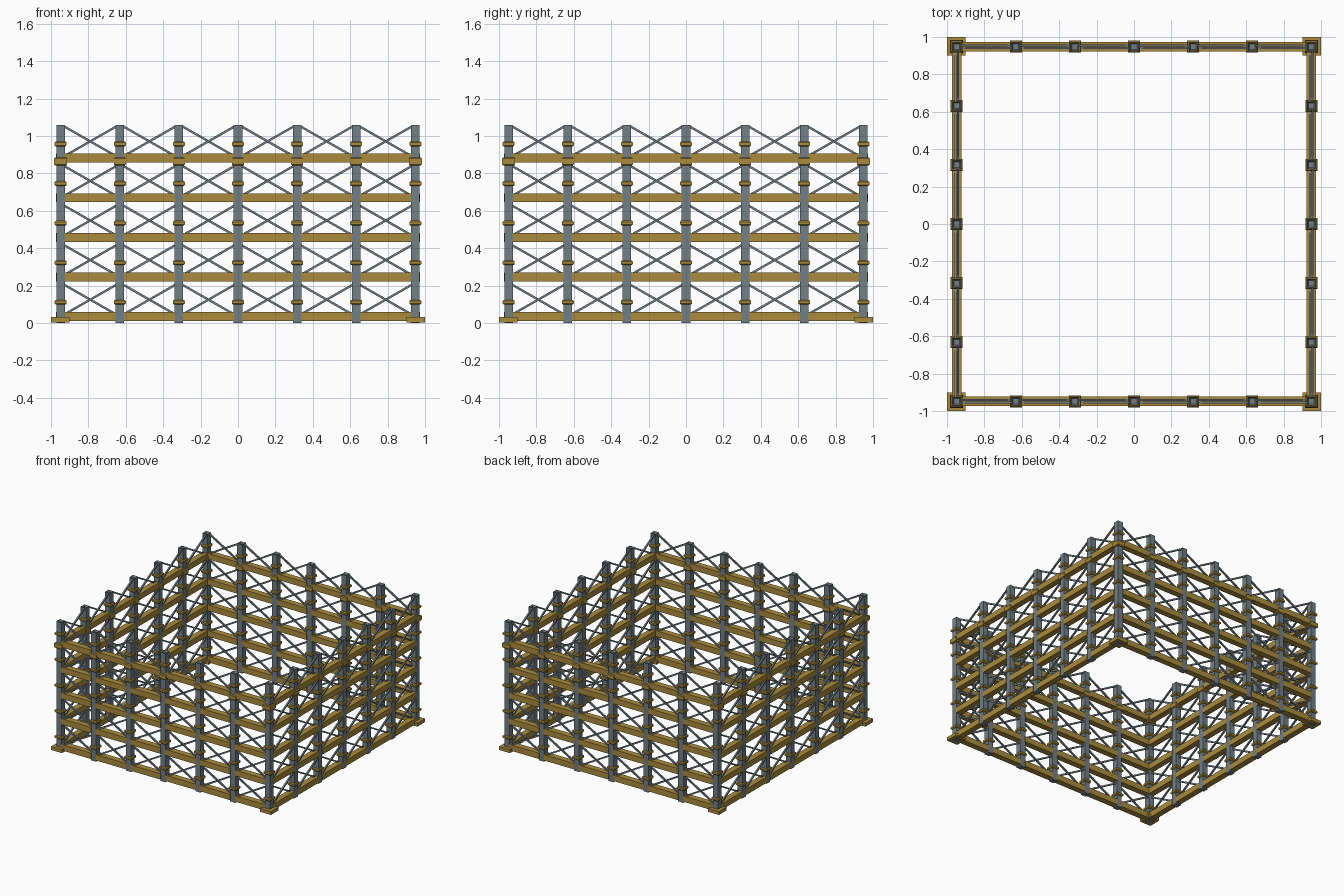
import bpy, bmesh, math
from mathutils import Matrix, Vector

if "Cube" in bpy.data.objects:
    bpy.data.objects.remove(bpy.data.objects["Cube"])

H = 1.058 / 5          # storey height
P = 0.948              # wall centreline
N = 6                  # bays per side
BAY = 2 * P / N
POST = 0.023           # post half width


def material(name, rgb):
    m = bpy.data.materials.new(name)
    m.diffuse_color = (*rgb, 1)
    m.use_nodes = True
    m.node_tree.nodes["Principled BSDF"].inputs["Base Color"].default_value = m.diffuse_color
    return m


BRASS = material("brass", (0.40, 0.26, 0.046))
STEEL = material("slate steel", (0.17, 0.215, 0.235))


def add_box(bm, c, size, rot=None):
    mat = Matrix.Translation(c) @ (rot or Matrix()) @ Matrix.Diagonal((*size, 1))
    return bmesh.ops.create_cube(bm, size=1, matrix=mat)["verts"]


def add_collar(bm, x, y, z, half, h):
    # square band with bevelled upper and lower rims
    vs = add_box(bm, (x, y, z), (2 * half, 2 * half, h))
    edges = [e for e in {e for v in vs for e in v.link_edges}
             if abs(e.verts[0].co.z - e.verts[1].co.z) < 1e-6]
    bmesh.ops.bevel(bm, geom=edges, offset=0.006, segments=1, affect='EDGES')


def finish(name, bm, mat):
    me = bpy.data.meshes.new(name)
    bm.to_mesh(me)
    bm.free()
    me.materials.append(mat)
    ob = bpy.data.objects.new(name, me)
    bpy.context.collection.objects.link(ob)


# Post positions around the square
spots = []
for i in range(N):
    t = -P + i * BAY
    spots += [(t, -P), (P, t), (-t, P), (-P, -t)]

# Posts with a recessed top
bm = bmesh.new()
for x, y in spots:
    vs = add_box(bm, (x, y, 2.5 * H), (2 * POST, 2 * POST, 5 * H))
    top = [f for f in {f for v in vs for f in v.link_faces}
           if f.calc_center_median().z > 5 * H - 0.001]
    bmesh.ops.inset_individual(bm, faces=top, thickness=0.011)
    bmesh.ops.translate(bm, verts=top[0].verts, vec=(0, 0, -0.015))
finish("posts", bm, STEEL)

# Collars on each storey, plus a joint collar under the top storey
bm = bmesh.new()
for x, y in spots:
    for k in range(5):
        add_collar(bm, x, y, k * H + 0.111, 0.032, 0.026)
    corner = abs(abs(x) - abs(y)) < 1e-4 and abs(x) > 0.9
    add_collar(bm, x, y, 0.863, 0.035 if corner else 0.032, 0.044)
finish("collars", bm, BRASS)

# Corner foot plates
bm = bmesh.new()
for sx in (-1, 1):
    for sy in (-1, 1):
        add_box(bm, (sx * 0.95, sy * 0.95, 0.018), (0.1, 0.1, 0.028))
finish("foot_plates", bm, BRASS)

# Rails and crossed braces for each bay of each wall
rails, braces = bmesh.new(), bmesh.new()
z0, z1 = 0.045, 0.205
run = BAY - 2 * POST + 0.01
length = math.hypot(run, z1 - z0)
ang = math.atan2(z1 - z0, run)
for w in range(4):
    turn = Matrix.Rotation(w * math.pi / 2, 4, 'Z')
    for i in range(N):
        mid = -P + (i + 0.5) * BAY
        for k in range(5):
            add_box(rails, turn @ Vector((mid, -P, k * H + 0.035)),
                    (BAY - 2 * POST + 0.002, 0.05, 0.048), turn)
            for s in (-1, 1):
                c = turn @ Vector((mid, -P + s * 0.007, k * H + (z0 + z1) / 2))
                add_box(braces, c, (length, 0.012, 0.012),
                        turn @ Matrix.Rotation(s * ang, 4, 'Y'))
finish("rails", rails, BRASS)
finish("cross_braces", braces, STEEL)
